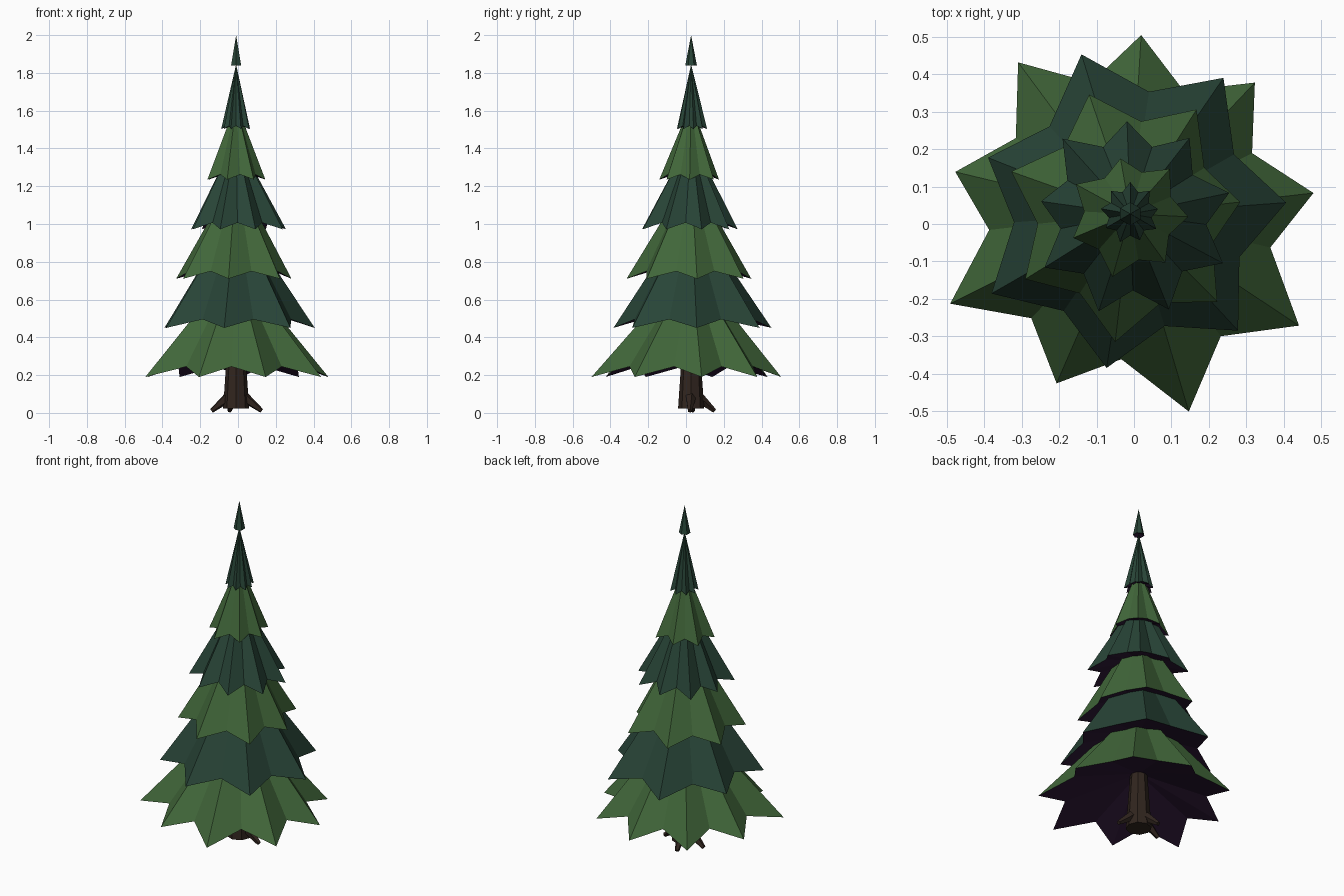
import bpy, bmesh
from math import cos, sin, pi, radians
from mathutils import Vector

if "Cube" in bpy.data.objects:
    bpy.data.objects.remove(bpy.data.objects["Cube"])

CX, CY = -0.01, 0.027  # trunk axis


def material(name, rgb):
    m = bpy.data.materials.new(name)
    m.diffuse_color = (*rgb, 1)
    m.use_nodes = True
    m.node_tree.nodes["Principled BSDF"].inputs["Base Color"].default_value = m.diffuse_color
    return m


GREEN = material("leaf_green", (0.053, 0.135, 0.042))
DARK = material("leaf_dark", (0.021, 0.058, 0.038))
UNDER = material("underside_purple", (0.026, 0.009, 0.036))
BARK = material("bark", (0.03, 0.018, 0.013))


def finish(name, bm, mats):
    bmesh.ops.recalc_face_normals(bm, faces=bm.faces)
    mesh = bpy.data.meshes.new(name)
    bm.to_mesh(mesh)
    bm.free()
    for m in mats:
        mesh.materials.append(m)
    ob = bpy.data.objects.new(name, mesh)
    bpy.context.collection.objects.link(ob)


def star_tier(name, z, apex, radii, phase, lift, mat, ratio=0.745):
    """Pointed star skirt: ridged cone on top, shallow hollow below."""
    bm = bmesh.new()
    n = len(radii)
    ring = []
    for i, r in enumerate(radii):
        a = radians(phase) - 2 * pi * i / n
        b = a - pi / n
        v = ratio * (r + radii[(i + 1) % n]) / 2
        ring.append(bm.verts.new((CX + r * cos(a), CY + r * sin(a), z)))
        ring.append(bm.verts.new((CX + v * cos(b), CY + v * sin(b), z + lift)))
    top = bm.verts.new((CX, CY, apex))
    hollow = bm.verts.new((CX, CY, z + 0.36 * radii[0]))
    for i in range(2 * n):
        p, q = ring[i], ring[(i + 1) % (2 * n)]
        bm.faces.new((q, p, top))
        bm.faces.new((p, q, hollow)).material_index = 1
    finish(name, bm, [mat, UNDER])


def limb(name, start, end, r1, r2, sides):
    """Tapered faceted cylinder between two points."""
    bm = bmesh.new()
    a, b = Vector(start), Vector(end)
    d = b - a
    bmesh.ops.create_cone(bm, cap_ends=True, segments=sides,
                          radius1=r1, radius2=r2, depth=d.length)
    bmesh.ops.rotate(bm, verts=bm.verts,
                     matrix=Vector((0, 0, 1)).rotation_difference(d).to_matrix())
    bmesh.ops.translate(bm, verts=bm.verts, vec=(a + b) / 2)
    finish(name, bm, [BARK])


# Trunk and roots
limb("trunk", (CX, CY, 0.023), (CX, CY, 0.45), 0.069, 0.04, 8)
for i, (x, y) in enumerate([(0.125, 0.02), (-0.14, 0.035), (-0.045, 0.15)]):
    limb(f"root_{i + 1}", (CX + (x - CX) * 0.3, CY + (y - CY) * 0.3, 0.085),
         (x, y, 0.011), 0.03, 0.012, 5)

# Foliage tiers: base z, apex z, tip radii (clockwise), first tip angle, valley lift
tiers = [
    (0.19, 0.79, [.478, .483, .492, .54, .55, .493, .537, .48, .503], 86.5, 0.055),
    (0.45, 1.08, [.445, .44, .417, .424, .416, .427, .408], 107, 0.045),
    (0.71, 1.27, [.337, .33, .295, .33, .344, .33, .337], 109, 0.04),
    (0.972, 1.46, [.247, .257, .27, .28, .275, .273, .27, .24, .27], 92, 0.035),
    (1.235, 1.64, [.15, .16, .155, .16, .175, .165, .165], 100, 0.027),
    (1.503, 1.845, [.085, .08, .075, .08, .075, .08, .075, .08, .08], 90, 0.017),
]
for i, (z, apex, radii, phase, lift) in enumerate(tiers):
    star_tier(f"foliage_tier_{i + 1}", z, apex, radii, phase, lift,
              DARK if i % 2 else GREEN)

# Tip spike
star_tier("tip_spike", 1.838, 2.0, [0.031] * 3, 90, 0, DARK, ratio=1.0)
